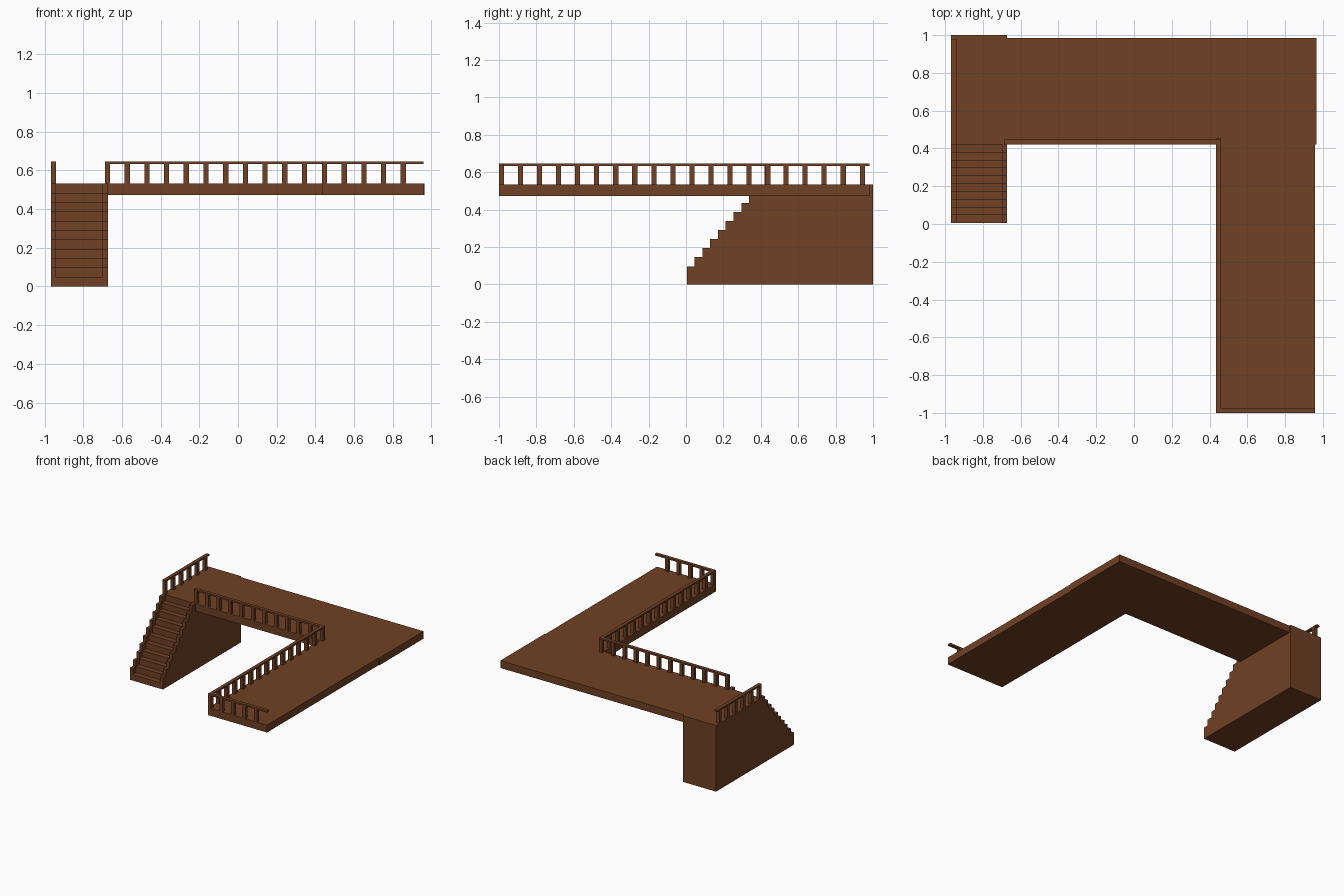
import bpy, bmesh
from mathutils import Vector

if "Cube" in bpy.data.objects:
    bpy.data.objects.remove(bpy.data.objects["Cube"])

wood = bpy.data.materials.new("brown_wood")
wood.diffuse_color = (0.16, 0.052, 0.017, 1)
wood.use_nodes = True
wood.node_tree.nodes["Principled BSDF"].inputs["Base Color"].default_value = wood.diffuse_color

FLOOR, UNDER = 0.533, 0.474       # deck top and underside
RAIL_LOW, RAIL_TOP = 0.634, 0.647 # handrail underside and top
W = 0.027                         # post and handrail width
GAP = 0.1018                      # post spacing


def finish(name, bm):
    bmesh.ops.recalc_face_normals(bm, faces=bm.faces)
    me = bpy.data.meshes.new(name)
    bm.to_mesh(me)
    bm.free()
    me.materials.append(wood)
    ob = bpy.data.objects.new(name, me)
    bpy.context.collection.objects.link(ob)
    return ob


def prism(name, points, offset):
    """Closed 3D outline extruded by an offset vector."""
    bm = bmesh.new()
    face = bm.faces.new([bm.verts.new(p) for p in points])
    out = bmesh.ops.extrude_face_region(bm, geom=[face], use_keep_orig=True)
    verts = [v for v in out["geom"] if isinstance(v, bmesh.types.BMVert)]
    bmesh.ops.translate(bm, verts=verts, vec=Vector(offset))
    return finish(name, bm)


def add_box(bm, lo, hi):
    vs = bmesh.ops.create_cube(bm, size=1)["verts"]
    for v in vs:
        v.co = Vector([lo[i] if v.co[i] < 0 else hi[i] for i in range(3)])


# L-shaped deck
deck = [(-0.673, 0.42), (0.434, 0.42), (0.434, -1.0), (0.959, -1.0),
        (0.959, 0.42), (0.965, 0.42), (0.965, 0.985), (-0.673, 0.985)]
prism("deck", [(x, y, UNDER) for x, y in deck], (0, 0, FLOOR - UNDER))

# Staircase: recessed treads between two stringers one step higher
X0, X1, Y0, RUN = -0.968, -0.673, 0.005, 0.0415
RISE = FLOOR / 11


def stairs(name, x, width, first, count):
    pts = [(x, Y0, 0)]
    for k in range(count):
        z = RISE * (first + k)
        pts += [(x, Y0 + RUN * k, z), (x, Y0 + RUN * (k + 1), z)]
    pts[-1] = (x, 1.0, FLOOR)
    pts.append((x, 1.0, 0))
    prism(name, pts, (width, 0, 0))


stairs("stair_treads", X0 + W, X1 - X0 - 2 * W, 1, 11)
stairs("stair_stringer_left", X0, W, 2, 10)
stairs("stair_stringer_right", X1 - W, W, 2, 10)


def railing(name, start, axis, length, posts, skip=0):
    """Handrail with posts from a corner point, running along +x or +y."""
    bm = bmesh.new()
    x, y = start
    end = [x + W, y + W]
    end[axis] = start[axis] + length
    add_box(bm, (x, y, RAIL_LOW), (*end, RAIL_TOP))
    for k in range(skip, posts):
        p = [x, y]
        p[axis] += GAP * k
        add_box(bm, (*p, FLOOR), (p[0] + W, p[1] + W, RAIL_LOW))
    finish(name, bm)


railing("railing_front", (0.434 + W, -1.0), 0, 0.959 - 0.434 - W, 0)
railing("railing_inner_side", (0.434, -1.0), 1, 1.42 + W, 15)
railing("railing_inner_back", (-0.688, 0.42), 0, 1.122, 11)
railing("railing_left", (X0, 0.42), 1, 0.56, 6)

# Posts under the front handrail
bm = bmesh.new()
for k in range(1, 5):
    x = 0.434 + GAP * k
    add_box(bm, (x, -1.0, FLOOR), (x + W, -1.0 + W, RAIL_LOW))
finish("railing_front_posts", bm)
